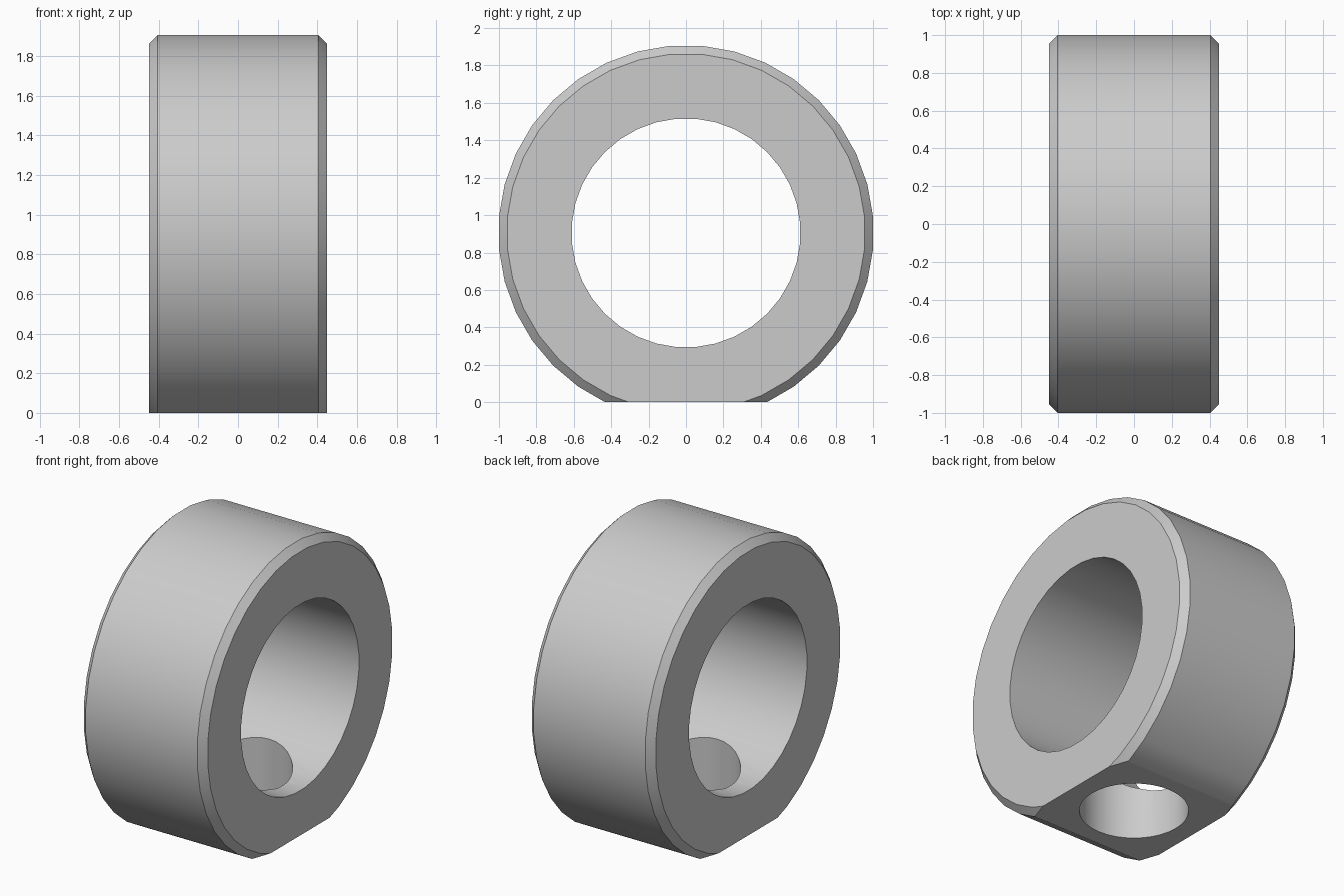
import bpy, bmesh
from math import cos, sin, pi, radians

if "Cube" in bpy.data.objects:
    bpy.data.objects.remove(bpy.data.objects["Cube"])

SEG = 36
CZ = 0.905            # height of the ring axis
K = 1 / cos(pi / SEG)  # radii below are measured to the flats
HALF, CH = 0.45, 0.045


def cut(target, cutter):
    mod = target.modifiers.new("cut", 'BOOLEAN')
    mod.operation, mod.solver, mod.object = 'DIFFERENCE', 'EXACT', cutter
    bpy.context.view_layer.objects.active = target
    bpy.ops.object.modifier_apply(modifier=mod.name)
    bpy.data.objects.remove(cutter, do_unlink=True)


# Ring: chamfered section revolved round the x axis
section = [(-HALF, 0.61), (-HALF, 1 - CH), (-HALF + CH, 1.0),
           (HALF - CH, 1.0), (HALF, 1 - CH), (HALF, 0.61)]
bm = bmesh.new()
rings = []
for i in range(SEG):
    a = 2 * pi * (i + 0.5) / SEG
    rings.append([bm.verts.new((x, r * K * cos(a), CZ + r * K * sin(a)))
                  for x, r in section])
n = len(section)
for i in range(SEG):
    p, q = rings[i], rings[(i + 1) % SEG]
    for j in range(n):
        k = (j + 1) % n
        bm.faces.new((p[j], p[k], q[k], q[j]))

# Flat foot at z = 0
geom = bm.verts[:] + bm.edges[:] + bm.faces[:]
res = bmesh.ops.bisect_plane(bm, geom=geom, plane_co=(0, 0, 0),
                             plane_no=(0, 0, 1), clear_inner=True)
edges = [e for e in res['geom_cut'] if isinstance(e, bmesh.types.BMEdge)]
bmesh.ops.contextual_create(bm, geom=edges)
bmesh.ops.recalc_face_normals(bm, faces=bm.faces[:])
mesh = bpy.data.meshes.new("ring_collar")
bm.to_mesh(mesh)
bm.free()
ring = bpy.data.objects.new("ring_collar", mesh)
bpy.context.collection.objects.link(ring)

# Round hole through the foot into the bore
bpy.ops.mesh.primitive_cylinder_add(vertices=36, radius=0.325, depth=1.2,
                                    location=(0, 0, 0.2))
hole = bpy.context.object
hole.name = "foot_hole_cutter"
hole.hide_render = True
cut(ring, hole)

# Smooth curved walls, sharp chamfers
bpy.ops.object.select_all(action='DESELECT')
ring.select_set(True)
bpy.context.view_layer.objects.active = ring
bpy.ops.object.shade_smooth_by_angle(angle=radians(30))
